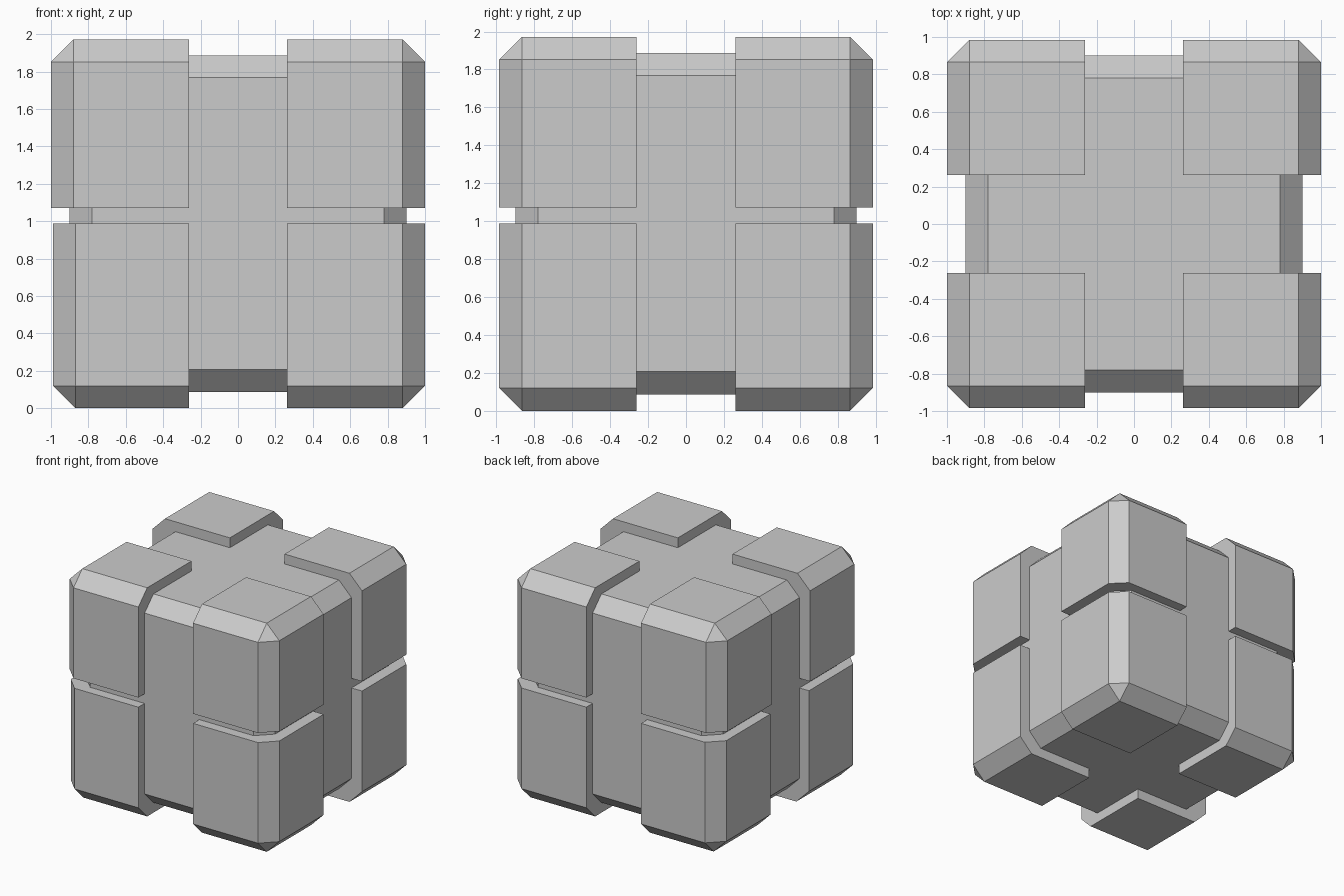
import bpy, bmesh
from mathutils import Vector

if "Cube" in bpy.data.objects:
    bpy.data.objects.remove(bpy.data.objects["Cube"])

CHAMFER = 0.12
TOP = 1.972


def chamfered_box(name, lo, hi, outer=None):
    """Box from lo to hi; chamfers all edges, or only the three meeting at the outer corner."""
    lo, hi = Vector(lo), Vector(hi)
    bm = bmesh.new()
    bmesh.ops.create_cube(bm, size=1)
    size, mid = hi - lo, (lo + hi) / 2
    for v in bm.verts:
        v.co = Vector(c * s + m for c, s, m in zip(v.co, size, mid))
    edges = list(bm.edges)
    if outer is not None:
        corner = min(bm.verts, key=lambda v: (v.co - Vector(outer)).length)
        edges = list(corner.link_edges)
    bmesh.ops.bevel(bm, geom=edges, offset=CHAMFER, offset_type='OFFSET',
                    segments=1, affect='EDGES')
    bmesh.ops.recalc_face_normals(bm, faces=bm.faces)
    mesh = bpy.data.meshes.new(name)
    bm.to_mesh(mesh)
    bm.free()
    obj = bpy.data.objects.new(name, mesh)
    bpy.context.collection.objects.link(obj)
    return obj


# Inner cube, visible in the channels
chamfered_box("core", (-0.9, -0.9, 0.087), (0.9, 0.9, 1.887))

# Eight corner blocks, chamfered on their outside edges only
for level, z_in, z_out in (("upper", 1.071, TOP), ("lower", 0.988, 0.0)):
    for side, sx in (("left", -1), ("right", 1)):
        for face, sy in (("front", -1), ("back", 1)):
            # the lower left blocks are slightly narrower
            reach = 0.99 if (level, side) == ("lower", "left") else 1.0
            inner = (sx * 0.261, sy * 0.262, z_in)
            outer = (sx * reach, sy * 0.985, z_out)
            lo = [min(p) for p in zip(inner, outer)]
            hi = [max(p) for p in zip(inner, outer)]
            chamfered_box(f"{level}_{face}_{side}_block", lo, hi, outer)
